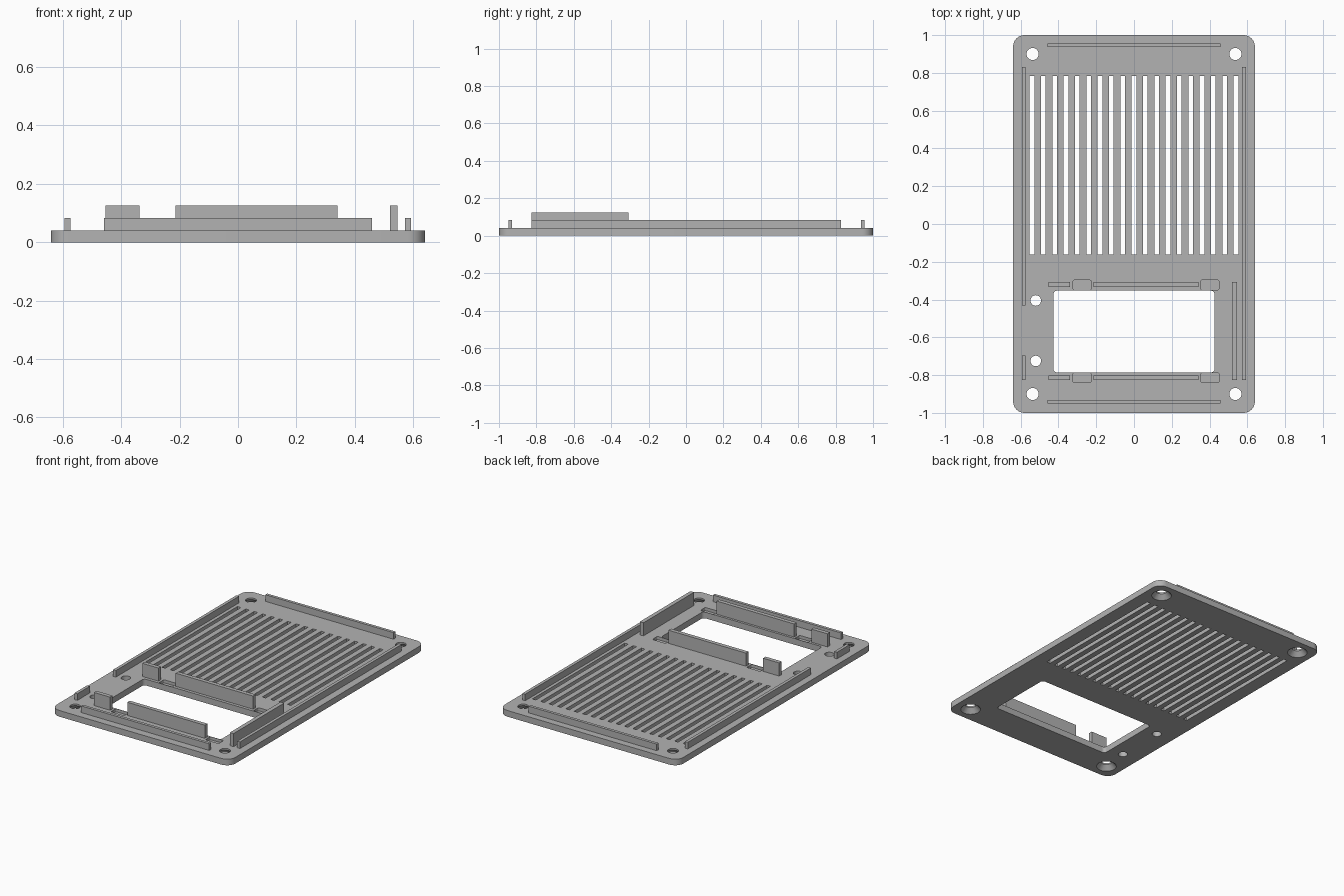
import bpy
import bmesh
from math import cos, sin, pi, radians
from mathutils import Matrix

cube = bpy.data.objects.get("Cube")
if cube:
    bpy.data.objects.remove(cube, do_unlink=True)

grey = bpy.data.materials.new("plain grey")
grey.use_nodes = True
grey.diffuse_color = (0.45, 0.45, 0.45, 1)
grey.node_tree.nodes["Principled BSDF"].inputs["Base Color"].default_value = (0.45, 0.45, 0.45, 1)

THICK, LOW, TALL = 0.04, 0.083, 0.125


def prism(bm, x0, x1, y0, y1, z0, z1, r=0.0, steps=8):
    """Upright block, with rounded corners if r is given."""
    pts = []
    corners = [(x1 - r, y1 - r), (x0 + r, y1 - r), (x0 + r, y0 + r), (x1 - r, y0 + r)]
    for k, (cx, cy) in enumerate(corners):
        for i in range(steps + 1 if r else 1):
            a = pi / 2 * (k + i / steps)
            pts.append((cx + r * cos(a), cy + r * sin(a), z0))
    face = bm.faces.new([bm.verts.new(p) for p in pts])
    top = bmesh.ops.extrude_face_region(bm, geom=[face])["geom"]
    bmesh.ops.translate(bm, vec=(0, 0, z1 - z0),
                        verts=[g for g in top if isinstance(g, bmesh.types.BMVert)])


def drill(bm, x, y, z0, z1, r0, r1):
    """Round or tapered bit for a hole."""
    bmesh.ops.create_cone(bm, cap_ends=True, segments=32, radius1=r0, radius2=r1,
                          depth=z1 - z0, matrix=Matrix.Translation((x, y, (z0 + z1) / 2)))


def make(name, bm):
    bmesh.ops.recalc_face_normals(bm, faces=bm.faces)
    mesh = bpy.data.meshes.new(name)
    bm.to_mesh(mesh)
    bm.free()
    mesh.materials.append(grey)
    obj = bpy.data.objects.new(name, mesh)
    bpy.context.collection.objects.link(obj)
    return obj


# Base plate
bm = bmesh.new()
prism(bm, -0.64, 0.64, -1, 1, 0, THICK, r=0.06)
plate = make("base_plate", bm)

screws = [(x, y) for x in (-0.537, 0.537) for y in (-0.9, 0.9)]

# Openings: vent slots, display window, screw and button holes
through = bmesh.new()
for i in range(19):
    x = (i - 9) * 0.06
    prism(through, x - 0.0125, x + 0.0125, -0.162, 0.784, -0.1, 0.1)
prism(through, -0.427, 0.427, -0.786, -0.353, -0.1, 0.1, r=0.02)
for x, y in screws:
    drill(through, x, y, -0.1, 0.1, 0.032, 0.032)
for y in (-0.405, -0.725):
    drill(through, -0.52, y, -0.1, 0.1, 0.028, 0.028)

# Countersinks under the screw holes
sinks = bmesh.new()
for x, y in screws:
    drill(sinks, x, y, -0.01, 0.036, 0.0693, 0.0264)

# Shallow clip pockets beside the window
pockets = bmesh.new()
for x in (-0.323, 0.354):
    for y in (-0.349, -0.84):
        prism(pockets, x, x + 0.096, y, y + 0.052, 0.02, 0.1, r=0.008, steps=4)

cutters = [make(n, b) for n, b in (("opening_cutter", through),
                                   ("countersink_cutter", sinks),
                                   ("pocket_cutter", pockets))]
for cutter in cutters:
    cutter.hide_render = True
    mod = plate.modifiers.new(cutter.name, "BOOLEAN")
    mod.operation = "DIFFERENCE"
    mod.solver = "EXACT"
    mod.object = cutter

# Bake the cuts, then drop the cutters
graph = bpy.context.evaluated_depsgraph_get()
cut_mesh = bpy.data.meshes.new_from_object(plate.evaluated_get(graph))
plate.modifiers.clear()
plate.data = cut_mesh
plate.data.materials.clear()
plate.data.materials.append(grey)
for cutter in cutters:
    bpy.data.objects.remove(cutter, do_unlink=True)

# Low rim rails and tall walls: name, x range, y range, top
walls = [
    ("back_rail", -0.459, 0.459, 0.936, 0.955, LOW),
    ("front_rail", -0.459, 0.459, -0.95, -0.931, LOW),
    ("left_rail", 0.572, 0.592, -0.825, 0.83, LOW),
    ("right_rail_long", -0.594, -0.574, -0.431, 0.83, LOW),
    ("right_rail_short", -0.594, -0.574, -0.825, -0.697, LOW),
    ("left_wall", 0.52, 0.546, -0.825, -0.307, TALL),
]
for side, y in (("back", -0.333), ("front", -0.827)):
    walls.append((side + "_window_wall_long", -0.214, 0.341, y, y + 0.026, TALL))
    walls.append((side + "_window_wall_short", -0.453, -0.338, y, y + 0.026, TALL))

for name, x0, x1, y0, y1, top in walls:
    bm = bmesh.new()
    prism(bm, x0, x1, y0, y1, THICK - 0.002, top)
    make(name, bm)

# Smooth round edges, keep the corners sharp
bpy.ops.object.select_all(action="DESELECT")
plate.select_set(True)
bpy.context.view_layer.objects.active = plate
bpy.ops.object.shade_smooth_by_angle(angle=radians(30))
